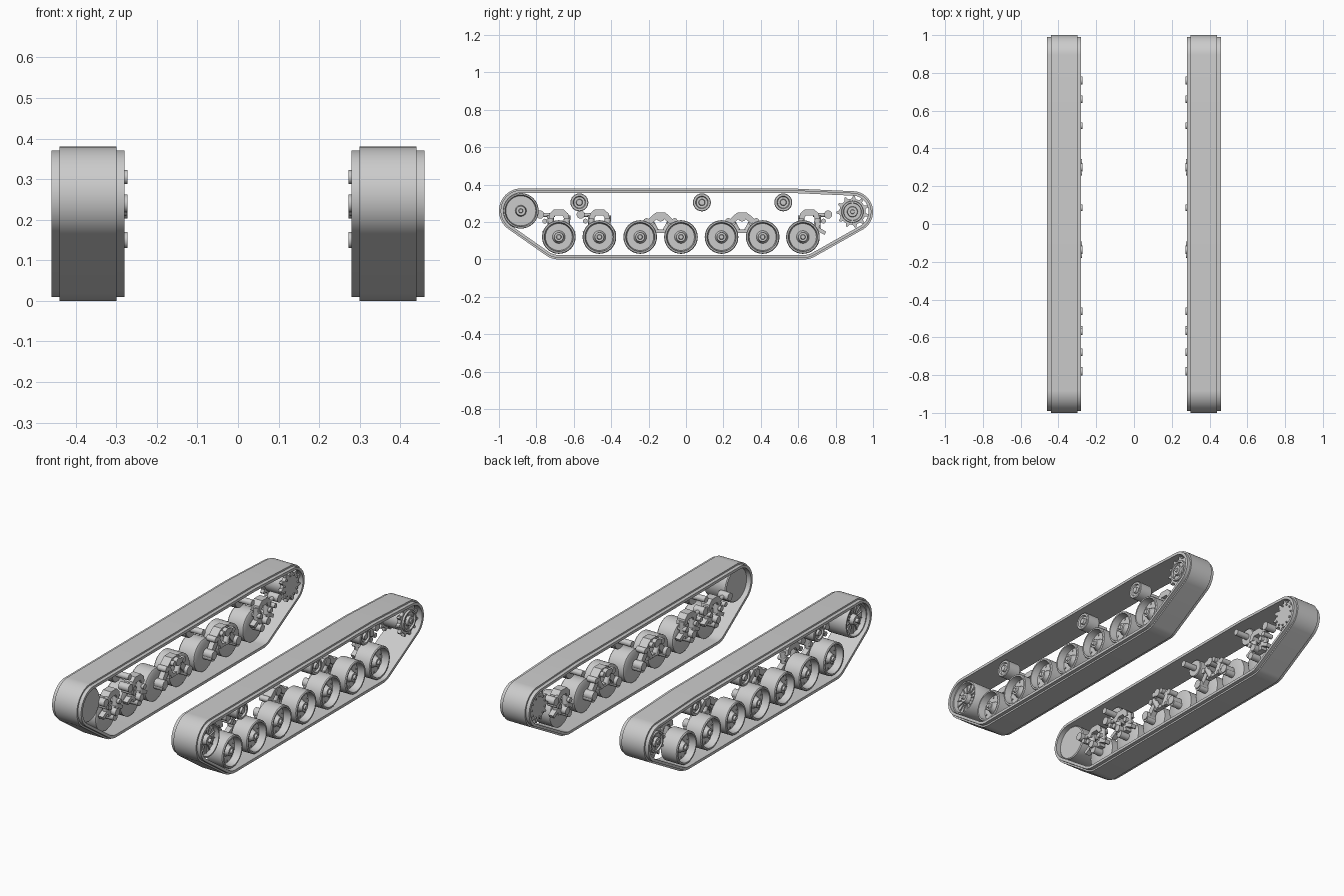
import bpy, bmesh
from math import sin, cos, pi, radians
from mathutils import Vector

cube = bpy.data.objects.get("Cube")
if cube:
    bpy.data.objects.remove(cube)

grey = bpy.data.materials.new("light grey")
grey.use_nodes = True
grey.diffuse_color = (0.6, 0.6, 0.6, 1)
grey.node_tree.nodes["Principled BSDF"].inputs["Base Color"].default_value = (0.6, 0.6, 0.6, 1)


def finish(name, bm):
    """Turn a bmesh of the left track into an object mirrored to the right."""
    bmesh.ops.recalc_face_normals(bm, faces=bm.faces)
    mesh = bpy.data.meshes.new(name)
    bm.to_mesh(mesh)
    bm.free()
    mesh.materials.append(grey)
    for p in mesh.polygons:
        p.use_smooth = True
    mesh.set_sharp_from_angle(angle=radians(35))
    obj = bpy.data.objects.new(name, mesh)
    bpy.context.collection.objects.link(obj)
    mod = obj.modifiers.new("mirror", "MIRROR")
    mod.use_mirror_merge = False
    return obj


def skin(bm, rings, closed):
    """Join rings of points with quads, capping the ends when not closed."""
    rows = [[bm.verts.new(p) for p in ring] for ring in rings]
    n = len(rows[0])
    pairs = list(zip(rows, rows[1:])) + ([(rows[-1], rows[0])] if closed else [])
    for a, b in pairs:
        for i in range(n):
            j = (i + 1) % n
            bm.faces.new((a[i], a[j], b[j], b[i]))
    if not closed:
        bm.faces.new(rows[0])
        bm.faces.new(rows[-1])


def lathe(bm, y, z, profile, n=32):
    """Solid of revolution along x from (x, radius) points."""
    skin(bm, [[(x, y + r * cos(2 * pi * i / n), z + r * sin(2 * pi * i / n))
               for i in range(n)] for x, r in profile], False)


def pin(bm, y, z, r, x0, x1, n=16):
    lathe(bm, y, z, [(x0, r), (x1, r)], n)


def prism(bm, outline, x0, x1):
    """Side outline of (y, z) points extruded across x."""
    skin(bm, [[(x, y, z) for y, z in outline] for x in (x0, x1)], False)


def bar(bm, a, b, w, x0, x1):
    """Straight flat bar between two (y, z) points."""
    a, b = Vector(a), Vector(b)
    d = (b - a).normalized() * w / 2
    s = Vector((-d.y, d.x))
    prism(bm, [a + s, b + s, b - s, a - s], x0, x1)


def rod(bm, a, b, r, n=14):
    """Round rod between two 3D points."""
    a, b = Vector(a), Vector(b)
    q = (b - a).to_track_quat("Z", "Y")
    ring = [q @ Vector((r * cos(2 * pi * i / n), r * sin(2 * pi * i / n), 0)) for i in range(n)]
    skin(bm, [[p + v for v in ring] for p in (a, b)], False)


def spokes(bm, y, z, count, r0, r1, w, x0, x1):
    for i in range(count):
        d = Vector((cos(2 * pi * (i + .5) / count), sin(2 * pi * (i + .5) / count)))
        c = Vector((y, z))
        bar(bm, c + d * r0, c + d * r1, w, x0, x1)


# Track belt: wraps the hull of the end wheels and the ground run
guides = [(-.88, .26, .12), (-.68, .12, .12), (.63, .12, .12), (.89, .255, .11), (.55, .26, .12)]


def belt_path(offset, n=144):
    pts = []
    for i in range(n):
        dy, dz = cos(2 * pi * (i + .5) / n), sin(2 * pi * (i + .5) / n)
        y, z, r = max(guides, key=lambda g: g[0] * dy + g[1] * dz + g[2])
        pts.append((y + (r + offset) * dy, z + (r + offset) * dz))
    return pts


section = [(.28, -.024), (.28, -.009), (.30, -.009), (.30, 0),
           (.44, 0), (.44, -.009), (.46, -.009), (.46, -.024)]
bm = bmesh.new()
skin(bm, [[(x, y, z) for y, z in belt_path(o)] for x, o in section], True)
finish("track_belt", bm)

# Road wheels: dished rims with a stepped hub
WHEELS = [-.68, -.463, -.245, -.027, .19, .41, .625]
wheel = [(.34, .025), (.34, .082), (.345, .09), (.44, .09), (.445, .086), (.445, .078),
         (.405, .072), (.405, .034), (.415, .028), (.435, .024), (.435, .014), (.445, .011)]
bm = bmesh.new()
for y in WHEELS:
    lathe(bm, y, .12, wheel)
    spokes(bm, y, .12, 10, .057, .068, .006, .40, .409)
    pin(bm, y, .12, .02, .285, .35)
finish("road_wheels", bm)

# Return rollers on shafts
ROLLERS = [-.57, .085, .52]
roller = [(.35, .02), (.35, .045), (.354, .048), (.426, .048), (.43, .045), (.43, .034),
          (.42, .03), (.42, .018), (.432, .015)]
bm = bmesh.new()
for y in ROLLERS:
    lathe(bm, y, .305, roller, 24)
    pin(bm, y, .305, .017, .272, .36)
finish("return_rollers", bm)

# Front idler with radial ribs
bm = bmesh.new()
lathe(bm, -.883, .26, [(.305, .03), (.305, .09), (.31, .095), (.435, .095), (.44, .092),
                       (.44, .085), (.415, .08), (.415, .03), (.44, .025), (.44, .012), (.455, .01)])
spokes(bm, -.883, .26, 14, .035, .078, .005, .41, .421)
finish("front_idler", bm)

# Rear sprocket: two toothed rings on a drum with an outer cap
SY, SZ = .89, .255
bm = bmesh.new()
teeth = []
for i in range(11):
    for step, r in ((0, .07), (.32, .07), (.5, .086), (.68, .086), (.86, .07)):
        a = 2 * pi * (i + step) / 11
        teeth.append((SY + r * cos(a), SZ + r * sin(a)))
for x in (.295, .415):
    prism(bm, teeth, x, x + .02)
lathe(bm, SY, SZ, [(.30, .06), (.43, .06), (.445, .057), (.445, .048), (.425, .044),
                   (.425, .03), (.45, .026), (.45, .012), (.456, .01)])
spokes(bm, SY, SZ, 6, .024, .05, .008, .42, .438)
for i in range(11):
    a = 2 * pi * i / 11
    pin(bm, SY + .058 * cos(a), SZ + .058 * sin(a), .005, .289, .30, 8)
finish("rear_sprocket", bm)

# Sprung arms of the end wheels: arched yoke, forked legs and damper
bm = bmesh.new()
for y, s in ((WHEELS[0], -1), (WHEELS[1], -1), (WHEELS[6] + .035, 1)):
    prism(bm, [(y - .055, .215), (y - .05, .245), (y - .025, .268), (y + .025, .268),
               (y + .05, .245), (y + .055, .215), (y + .03, .215), (y + .02, .235),
               (y - .02, .235), (y - .03, .215)], .295, .345)
    for k in (-1, 1):
        rod(bm, (.315, y + k * .04, .15), (.315, y + k * .045, .235), .018)
        pin(bm, y + k * .045, .19, .014, .285, .335)
        bar(bm, (y + k * .04, .165), (y + k * .085, .14), .02, .30, .33)
    bar(bm, (y - .04, .15), (y + .04, .15), .035, .30, .335)
    pin(bm, y, .15, .02, .272, .32)
    rod(bm, (.305, y + s * .02, .238), (.305, y + s * .115, .238), .011)
    pin(bm, y + s * .10, .24, .022, .272, .335)
    pin(bm, y + s * .075, .205, .013, .28, .34)
finish("sprung_arms", bm)

# Paired bogies between the middle wheels
bm = bmesh.new()
for a, b in ((2, 3), (4, 5)):
    y = (WHEELS[a] + WHEELS[b]) / 2
    prism(bm, [(y - .075, .205), (y - .045, .235), (y - .025, .25), (y + .025, .25),
               (y + .045, .235), (y + .075, .205), (y + .05, .19), (y + .02, .215),
               (y - .02, .215), (y - .05, .19)], .295, .345)
    pin(bm, y, .225, .022, .272, .35)
    for k in (-1, 1):
        bar(bm, (y + k * .108, .125), (y + k * .045, .205), .032, .30, .33)
        rod(bm, (.305, y + k * .02, .145), (.305, y + k * .058, .215), .015)
        pin(bm, y + k * .03, .225, .014, .275, .34)
        pin(bm, y + k * .075, .205, .016, .29, .345)
        pin(bm, y + k * .108, .135, .024, .28, .335)
    bar(bm, (y - .05, .15), (y + .05, .15), .018, .295, .32)
finish("paired_bogies", bm)
